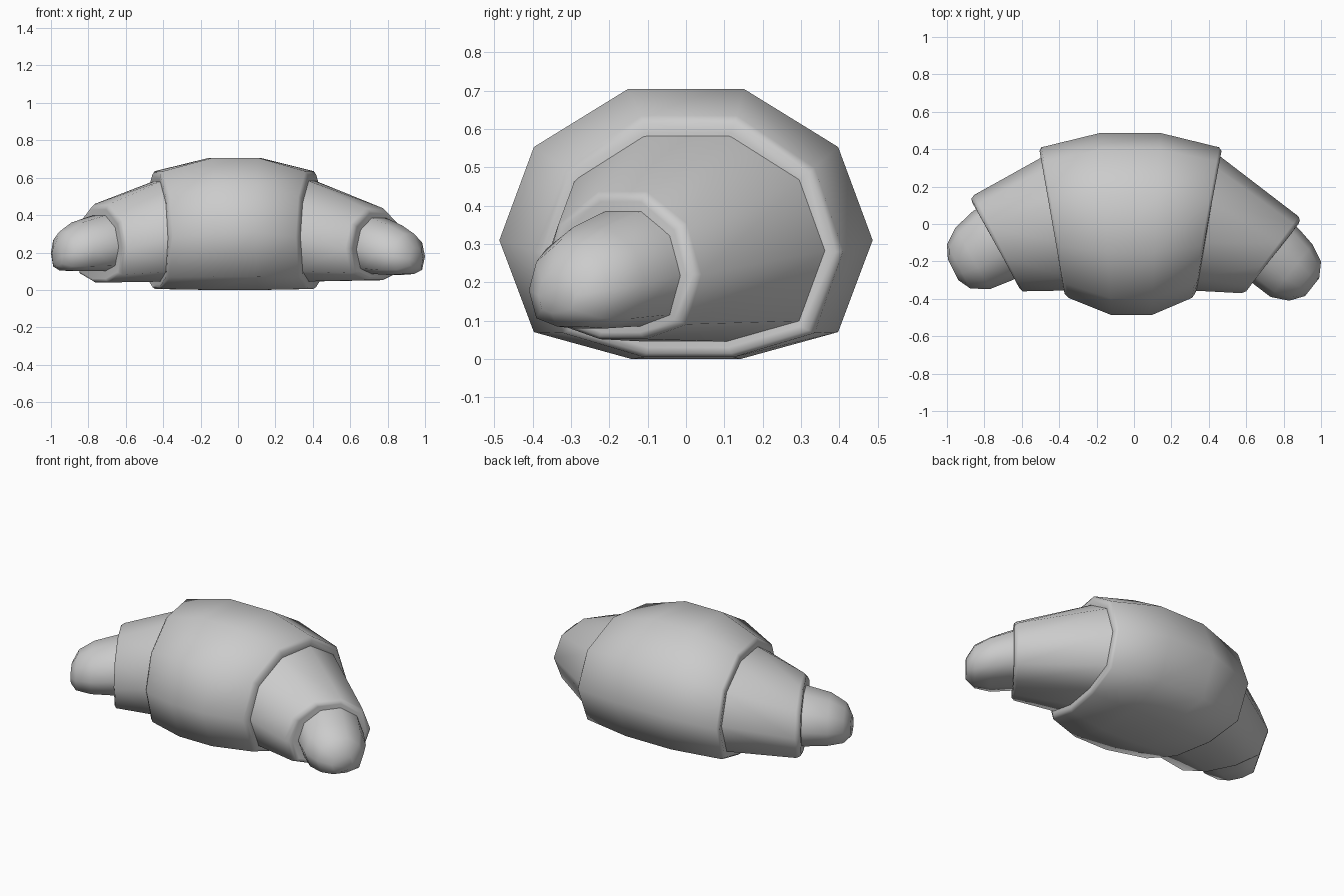
import bpy, bmesh, math
from mathutils import Vector

# ten-sided, flat-bottomed dough cross-section (across, height fraction)
PROFILE = [(0.31, 1), (0.815, 0.785), (1, 0.44), (0.815, 0.10), (0.29, 0),
           (-0.29, 0), (-0.815, 0.10), (-1, 0.44), (-0.815, 0.785), (-0.31, 1)]


def loft(name, sections):
    """Skin rings; each is (back x, back y, front x, front y, bottom z, top z)."""
    bm = bmesh.new()
    rings = []
    for bx, by, fx, fy, z0, z1 in sections:
        mid = Vector(((bx + fx) / 2, (by + fy) / 2, z0))
        half = Vector(((bx - fx) / 2, (by - fy) / 2, 0))
        rings.append([bm.verts.new(mid + half * u + Vector((0, 0, (z1 - z0) * v)))
                      for u, v in PROFILE])
    n = len(PROFILE)
    for a, b in zip(rings, rings[1:]):
        for i in range(n):
            j = (i + 1) % n
            bm.faces.new((a[i], a[j], b[j], b[i]))
    bm.faces.new(rings[0])
    bm.faces.new(rings[-1])
    bmesh.ops.recalc_face_normals(bm, faces=bm.faces[:])
    me = bpy.data.meshes.new(name)
    bm.to_mesh(me)
    bm.free()
    ob = bpy.data.objects.new(name, me)
    bpy.context.collection.objects.link(ob)
    bpy.ops.object.select_all(action='DESELECT')
    ob.select_set(True)
    bpy.context.view_layer.objects.active = ob
    bpy.ops.object.shade_smooth_by_angle(angle=math.radians(58))


# fat middle roll with rounded lips
loft("middle_roll", [
    (-0.495, 0.365, -0.375, -0.355, 0.03, 0.59),
    (-0.505, 0.39, -0.37, -0.375, 0.015, 0.615),
    (-0.495, 0.41, -0.35, -0.395, 0.005, 0.635),
    (-0.18, 0.487, -0.12, -0.487, 0, 0.705),
    (0.14, 0.487, 0.095, -0.487, 0, 0.705),
    (0.455, 0.41, 0.31, -0.395, 0.005, 0.635),
    (0.468, 0.39, 0.325, -0.375, 0.015, 0.615),
    (0.46, 0.365, 0.335, -0.355, 0.03, 0.59)])

# side rolls
loft("left_roll", [
    (-0.46, 0.375, -0.33, -0.355, 0.045, 0.595),
    (-0.855, 0.155, -0.595, -0.36, 0.04, 0.46),
    (-0.87, 0.135, -0.612, -0.345, 0.05, 0.445),
    (-0.865, 0.115, -0.62, -0.325, 0.06, 0.43)])
loft("right_roll", [
    (0.43, 0.385, 0.30, -0.355, 0.045, 0.595),
    (0.88, 0.04, 0.575, -0.37, 0.052, 0.437),
    (0.887, 0.02, 0.60, -0.36, 0.06, 0.425),
    (0.88, 0.0, 0.612, -0.34, 0.07, 0.41)])

# rounded tips
loft("left_tip", [
    (-0.80, 0.10, -0.60, -0.27, 0.10, 0.41),
    (-0.86, 0.07, -0.65, -0.30, 0.10, 0.395),
    (-0.955, -0.02, -0.77, -0.348, 0.10, 0.36),
    (-1.0, -0.11, -0.875, -0.345, 0.105, 0.31),
    (-0.995, -0.19, -0.94, -0.30, 0.13, 0.245)])
loft("right_tip", [
    (0.83, 0.02, 0.59, -0.27, 0.085, 0.40),
    (0.885, -0.03, 0.645, -0.325, 0.085, 0.38),
    (0.955, -0.11, 0.73, -0.39, 0.08, 0.345),
    (1.0, -0.20, 0.83, -0.41, 0.085, 0.30),
    (0.99, -0.29, 0.915, -0.385, 0.12, 0.225)])
